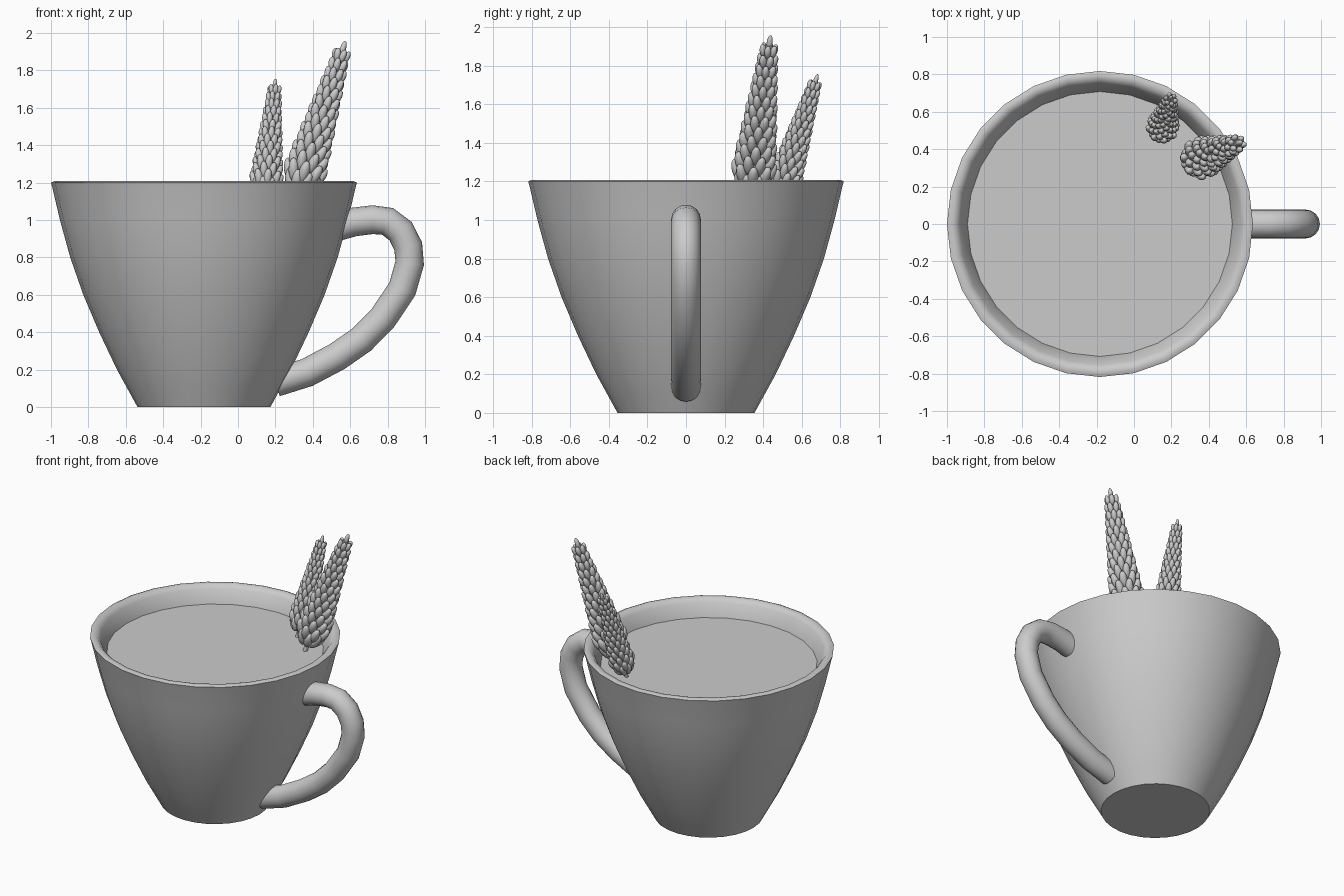
import bpy, bmesh, math
from mathutils import Matrix, Vector

if "Cube" in bpy.data.objects:
    bpy.data.objects.remove(bpy.data.objects["Cube"])

CX = -0.182  # cup axis


def finish(name, bm, angle=40):
    bmesh.ops.recalc_face_normals(bm, faces=bm.faces)
    me = bpy.data.meshes.new(name)
    bm.to_mesh(me)
    bm.free()
    ob = bpy.data.objects.new(name, me)
    bpy.context.collection.objects.link(ob)
    bpy.ops.object.select_all(action='DESELECT')
    ob.select_set(True)
    bpy.context.view_layer.objects.active = ob
    bpy.ops.object.shade_smooth_by_angle(angle=math.radians(angle))
    return ob


def skin(bm, rings, closed_ends=True):
    """Bridge successive rings of points into a tube."""
    vs = [[bm.verts.new(p) for p in r] for r in rings]
    n = len(vs[0])
    for a, b in zip(vs, vs[1:]):
        for i in range(n):
            j = (i + 1) % n
            bm.faces.new((a[i], a[j], b[j], b[i]))
    if closed_ends:
        bm.faces.new(vs[0])
        bm.faces.new(vs[-1])


def lathe(name, profile, n=28):
    bm = bmesh.new()
    ang = [2 * math.pi * i / n for i in range(n)]
    skin(bm, [[(CX + r * math.cos(a), r * math.sin(a), z) for a in ang] for r, z in profile])
    return finish(name, bm)


# Cup: outer wall, rounded rim, inner wall
lathe("cup", [(0.355, 0), (0.41, 0.1), (0.465, 0.2), (0.56, 0.4), (0.645, 0.6),
              (0.715, 0.8), (0.77, 1.0), (0.812, 1.18), (0.818, 1.2), (0.80, 1.208),
              (0.772, 1.203), (0.752, 1.18), (0.708, 1.09), (0.66, 0.85),
              (0.55, 0.5), (0.4, 0.15), (0.28, 0.08)])

# Drink surface
lathe("drink", [(0.69, 1.06), (0.709, 1.09)])

# Handle: round tube swept along a smooth path
path = [(0.53, 0.965), (0.62, 0.99), (0.72, 1.002), (0.80, 0.993), (0.87, 0.94),
        (0.91, 0.86), (0.918, 0.77), (0.878, 0.63), (0.77, 0.47), (0.66, 0.36),
        (0.53, 0.27), (0.37, 0.185), (0.2, 0.132)]
bm = bmesh.new()
rings = []
for i, (x, z) in enumerate(path):
    a, b = path[max(i - 1, 0)], path[min(i + 1, len(path) - 1)]
    t = Vector((b[0] - a[0], 0, b[1] - a[1])).normalized()
    side = Vector((-t.z, 0, t.x))
    rings.append([Vector((x, 0, z)) + 0.077 * (math.cos(k * math.pi / 8) * side
                  + math.sin(k * math.pi / 8) * Vector((0, 1, 0))) for k in range(16)])
skin(bm, rings)
finish("handle", bm, 50)


# Flower sprigs: stem with staggered rings of buds, tapering upward
def sprig(name, base, azimuth, tilt, scale):
    bm = bmesh.new()
    M = (Matrix.Translation(base) @ Matrix.Rotation(azimuth, 4, 'Z')
         @ Matrix.Rotation(tilt, 4, 'Y') @ Matrix.Scale(scale, 4))

    def bud(radius, s, ang, lean, w, h):
        m = (M @ Matrix.Rotation(ang, 4, 'Z') @ Matrix.Translation((radius, 0, s))
             @ Matrix.Rotation(lean, 4, 'Y') @ Matrix.Diagonal((w, w, h, 1)))
        bmesh.ops.create_uvsphere(bm, u_segments=10, v_segments=8, radius=1, matrix=m)

    layers = 14
    for k in range(layers):
        t = k / (layers - 1)
        s = 0.11 + 0.72 * t
        w = 0.029 - 0.011 * t
        outer = 0.122 - 0.07 * t - (0.025 if k == 0 else 0)
        count = 8 if t < 0.6 else 7 if t < 0.85 else 6
        for i in range(count):
            bud(outer - w * 1.15, s, 2 * math.pi * (i + 0.5 * (k % 2)) / count,
                math.radians(24 - 12 * t), w, 0.066 - 0.03 * t)
    bud(0, 0.87, 0, 0, 0.016, 0.045)
    # stem and core
    for r1, r2, z0, z1 in ((0.016, 0.016, -0.2, 0.1), (0.016, 0.07, 0.05, 0.13),
                           (0.07, 0.02, 0.13, 0.86)):
        bmesh.ops.create_cone(bm, cap_ends=True, segments=10, radius1=r1, radius2=r2,
                              depth=z1 - z0, matrix=M @ Matrix.Translation((0, 0, (z0 + z1) / 2)))
    finish(name, bm, 60)


sprig("tall_sprig", (0.305, 0.33, 1.09), math.atan2(0.125, 0.31), math.radians(18.5), 1.0)
sprig("short_sprig", (0.14, 0.475, 1.09), math.atan2(0.31, 0.09), math.radians(18.0), 0.765)
